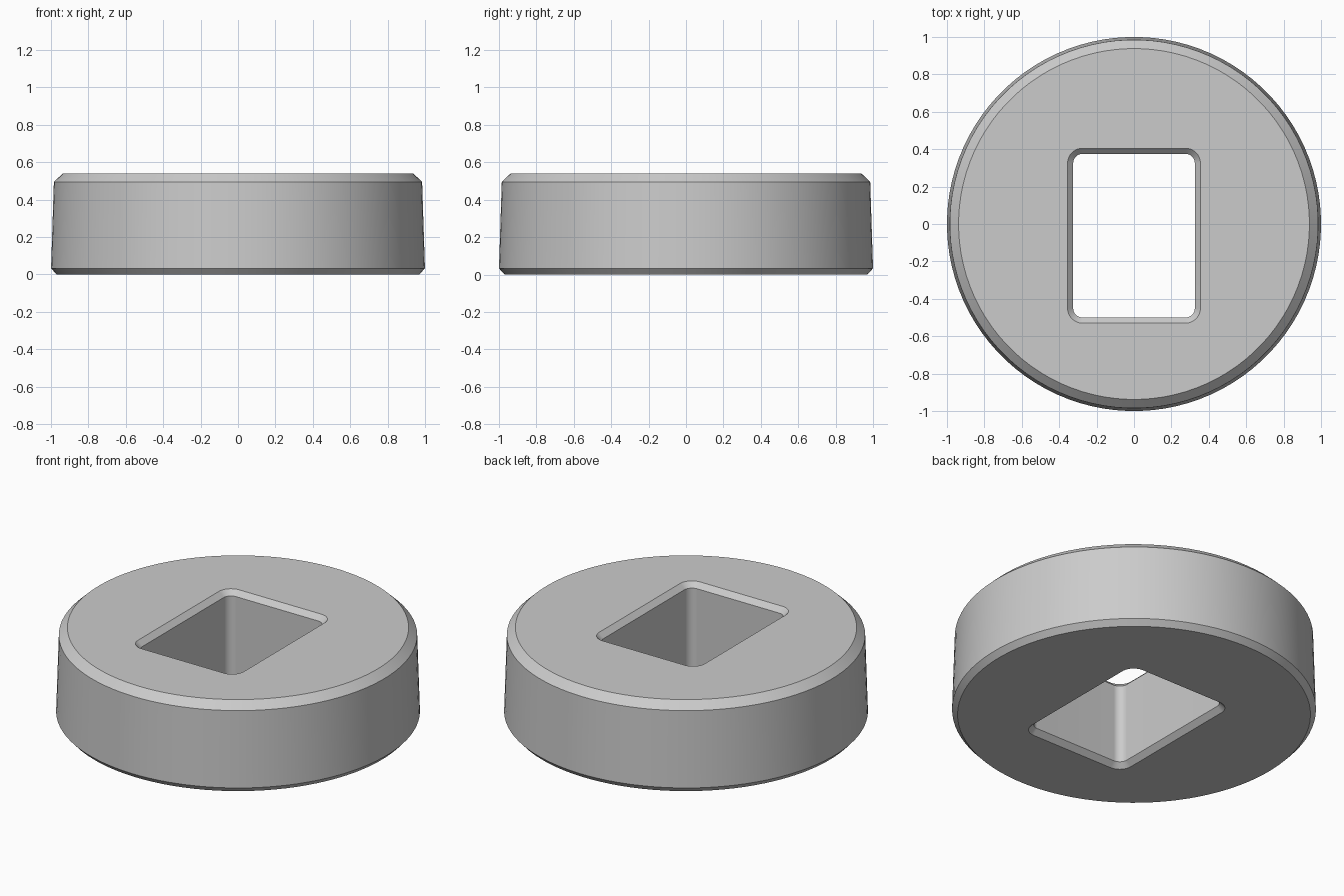
import bpy
import bmesh
from math import cos, sin, pi, radians

old = bpy.data.objects.get("Cube")
if old:
    bpy.data.objects.remove(old, do_unlink=True)

STEPS = 24  # points per quarter turn, shared by circle and hole
HEIGHT = 0.54
HALF_X, HALF_Y, HOLE_Y = 0.325, 0.4375, -0.0625
CORNER, CHAMFER = 0.05, 0.03


def circle(radius, z):
    """Outer rim loop."""
    n = 4 * STEPS
    return [(radius * cos(2 * pi * (i + 0.5) / n),
             radius * sin(2 * pi * (i + 0.5) / n), z) for i in range(n)]


def hole(grow, z):
    """Rounded rectangle loop, widened by grow."""
    points = []
    for k, (sx, sy) in enumerate([(1, 1), (-1, 1), (-1, -1), (1, -1)]):
        for j in range(STEPS):
            a = (k + j / (STEPS - 1)) * pi / 2
            points.append((sx * (HALF_X - CORNER) + (CORNER + grow) * cos(a),
                           HOLE_Y + sy * (HALF_Y - CORNER) + (CORNER + grow) * sin(a), z))
    return points


# Tapered, chamfered outside, then back down through the chamfered hole
loops = [circle(0.97, 0), circle(1.0, 0.033), circle(0.985, 0.495), circle(0.938, HEIGHT),
         hole(CHAMFER, HEIGHT), hole(0, HEIGHT - CHAMFER), hole(0, CHAMFER), hole(CHAMFER, 0)]

bm = bmesh.new()
rings = [[bm.verts.new(p) for p in loop] for loop in loops]
for a, b in zip(rings, rings[1:] + rings[:1]):
    for i in range(len(a)):
        j = (i + 1) % len(a)
        bm.faces.new((a[i], a[j], b[j], b[i]))
bmesh.ops.recalc_face_normals(bm, faces=bm.faces)
mesh = bpy.data.meshes.new("slotted_disc")
bm.to_mesh(mesh)
bm.free()

disc = bpy.data.objects.new("slotted_disc", mesh)
bpy.context.collection.objects.link(disc)

# Plain grey
grey = bpy.data.materials.new("light_grey")
grey.use_nodes = True
colour = (0.6, 0.6, 0.6, 1)
grey.diffuse_color = colour
grey.node_tree.nodes["Principled BSDF"].inputs["Base Color"].default_value = colour
mesh.materials.append(grey)

# Smooth round walls, crisp chamfers
bpy.ops.object.select_all(action="DESELECT")
disc.select_set(True)
bpy.context.view_layer.objects.active = disc
bpy.ops.object.shade_smooth_by_angle(angle=radians(30))
